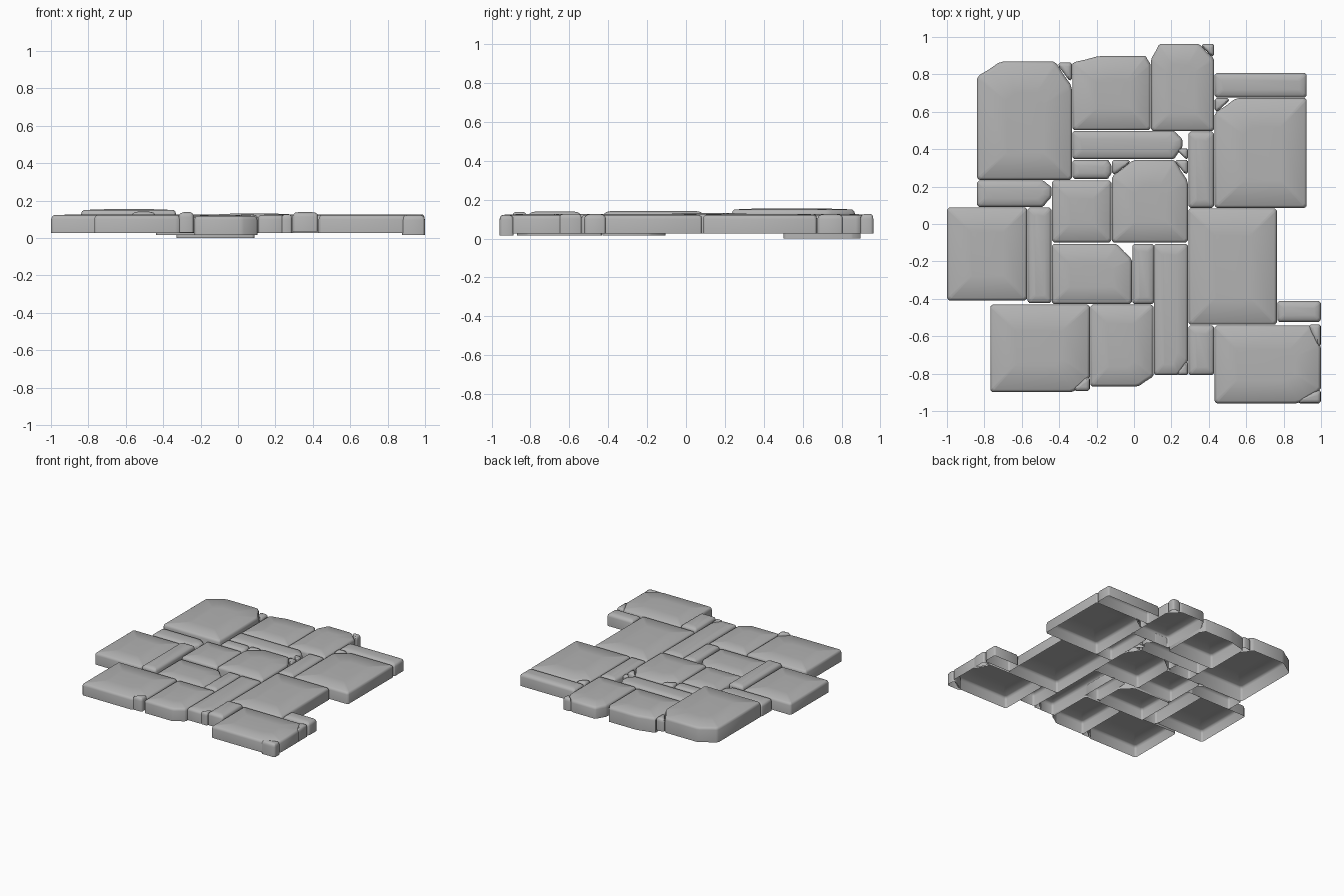
import bpy, bmesh

if "Cube" in bpy.data.objects:
    bpy.data.objects.remove(bpy.data.objects["Cube"])

grey = bpy.data.materials.new("stone_grey")
grey.diffuse_color = (0.45, 0.45, 0.45, 1)
grey.use_nodes = True
grey.node_tree.nodes["Principled BSDF"].inputs["Base Color"].default_value = grey.diffuse_color


def outline(x0, x1, y0, y1, cuts):
    """Rectangle with eased corners; cuts maps bl/br/tr/tl to (dx, dy)."""
    d = min(0.012, (x1 - x0) * 0.15, (y1 - y0) * 0.15)
    pts = []
    corners = (("bl", x0, y0, 1, 1), ("br", x1, y0, -1, 1),
               ("tr", x1, y1, -1, -1), ("tl", x0, y1, 1, -1))
    for key, x, y, sx, sy in corners:
        cx, cy = cuts.get(key, (d, d))
        arc = [(0, 1), (0.09, 0.8), (0.46, 0.46), (0.8, 0.09), (1, 0)]
        if key in ("br", "tl"):
            arc.reverse()
        pts += [(x + sx * cx * a, y + sy * cy * b) for a, b in arc]
    return pts


def stone(name, x0, x1, y0, y1, z0=0.027, z1=0.127, **cuts):
    """Open-bottomed paving stone: straight walls, softly domed top."""
    pts = outline(x0 + .0015, x1 - .0015, y0 + .0015, y1 - .0015, cuts)
    cx = sum(p[0] for p in pts) / len(pts)
    cy = sum(p[1] for p in pts) / len(pts)
    size = min(x1 - x0, y1 - y0)
    rings = [(0, z0), (0, z1 - 0.026), (min(.004, size * .04), z1 - 0.013),
             (min(.014, size * .12), z1 - 0.005), (size * .3, z1)]
    bm = bmesh.new()
    loops = []
    for inset, z in rings:
        kx, ky = 1 - 2 * inset / (x1 - x0), 1 - 2 * inset / (y1 - y0)
        loops.append([bm.verts.new((cx + (x - cx) * kx, cy + (y - cy) * ky, z))
                      for x, y in pts])
    n = len(pts)
    for a, b in zip(loops, loops[1:]):
        for i in range(n):
            j = (i + 1) % n
            bm.faces.new((a[i], a[j], b[j], b[i]))
    bm.faces.new(loops[-1])
    mesh = bpy.data.meshes.new(name)
    bm.to_mesh(mesh)
    bm.free()
    mesh.materials.append(grey)
    ob = bpy.data.objects.new(name, mesh)
    bpy.context.collection.objects.link(ob)
    bpy.ops.object.select_all(action='DESELECT')
    ob.select_set(True)
    bpy.context.view_layer.objects.active = ob
    bpy.ops.object.shade_smooth_by_angle(angle=0.9)


def chip(x0, x1, y0, y1, corner, **kw):
    """Small triangular filler with one corner cut away."""
    kw[corner] = ((x1 - x0) * .85, (y1 - y0) * .85)
    stone("corner_chip", x0, x1, y0, y1, **kw)


# Back rows
stone("large_stone", -.84, -.33, .235, .87, .03, .155, tl=(.14, .09), tr=(.10, .15))
stone("large_stone", -.33, .09, .50, .90, 0, .123, tl=(.16, .04), tr=(.03, .05))
stone("large_stone", .09, .43, .495, .965, tl=(.05, .09), tr=(.09, .09))
stone("narrow_stone", .43, .925, .675, .81)
stone("large_stone", .43, .925, .085, .675, tl=(.13, .09))
stone("narrow_stone", -.33, .26, .345, .50, br=(.05, .07), tr=(.05, .05))
stone("narrow_stone", .29, .43, .085, .495)

# Middle rows
stone("small_stone", -.33, -.12, .24, .345, br=(.02, .03), tr=(.02, .03))
stone("large_stone", -.12, .29, -.10, .345, z1=.132, tl=(.13, .10), tr=(.08, .13))
stone("medium_stone", -.44, -.12, -.10, .235)
stone("narrow_stone", -.84, -.44, .09, .235, br=(.05, .06), tr=(.05, .04))
stone("large_stone", -1, -.57, -.41, .09)
stone("narrow_stone", -.57, -.44, -.425, .09, .03, .142)
stone("medium_stone", -.44, -.01, -.43, -.105, .015, .115, tr=(.09, .09))
stone("small_stone", -.01, .11, -.43, -.105)
stone("large_stone", .29, .765, -.54, .085)
stone("small_stone", .765, 1, -.525, -.41)

# Front rows
stone("narrow_stone", .105, .29, -.81, -.105, br=(.06, .08))
stone("small_stone", .29, .43, -.81, -.54, .035, .14)
stone("large_stone", .43, 1, -.96, -.54, tr=(.06, .12), br=(.13, .08))
stone("large_stone", -.77, -.235, -.90, -.43, br=(.10, .08))
stone("medium_stone", -.235, .105, -.87, -.43, .015, .123, br=(.09, .06))

# Chips filling the cut corners
chip(-.405, -.33, .765, .865, "bl")
chip(.36, .43, .895, .965, "bl")
chip(.43, .51, .60, .675, "br")
chip(-.12, -.02, .265, .345, "br")
chip(.23, .29, .345, .405, "bl")
chip(.22, .29, .265, .345, "bl")
chip(.23, .29, -.81, -.735, "tl")
chip(.935, 1, -.655, -.535, "bl")
chip(.875, 1, -.96, -.885, "tl", z0=.017, z1=.122)
chip(-.32, -.235, -.895, -.815, "tl", z0=.03, z1=.138)
